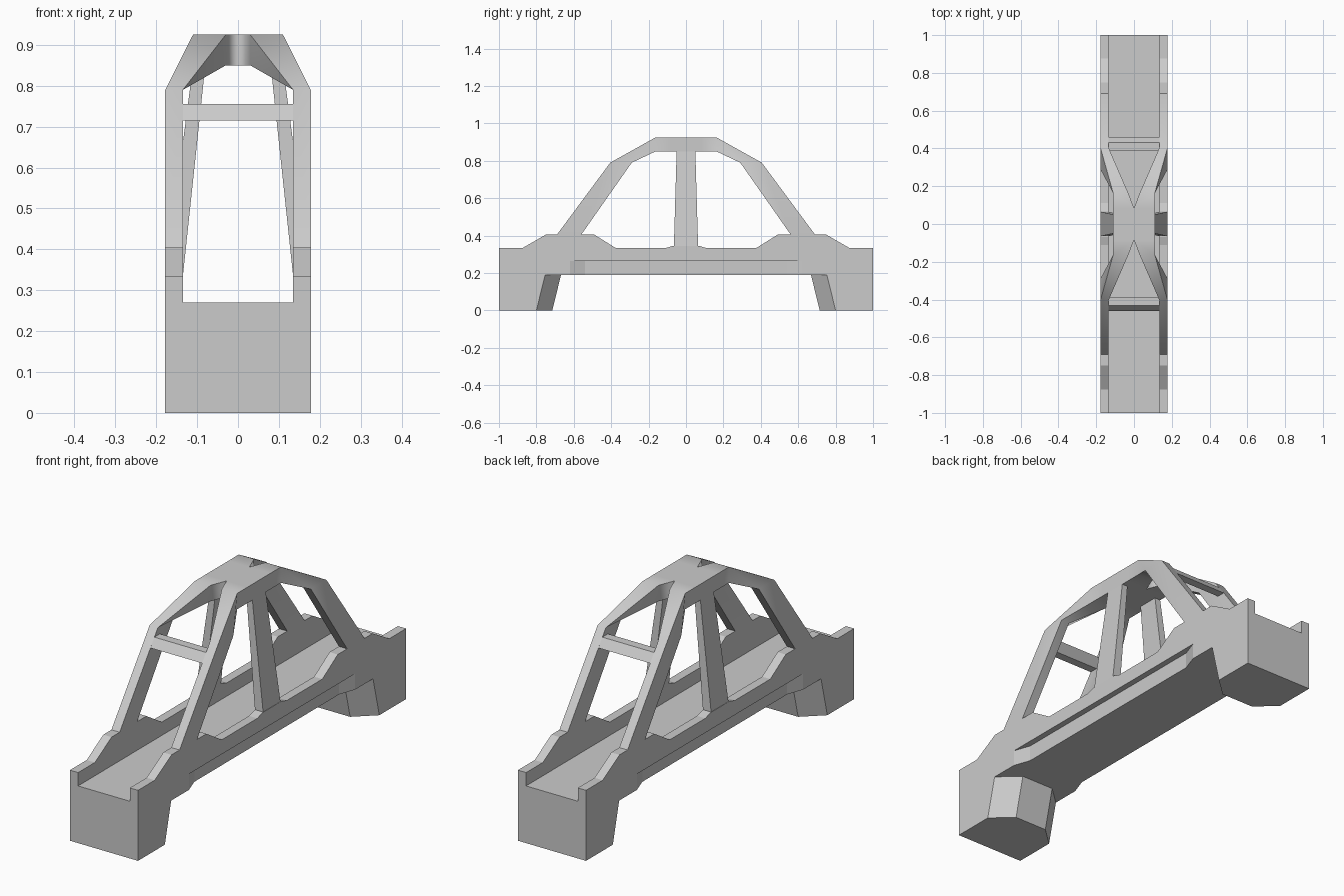
import bpy
import bmesh
import math

if "Cube" in bpy.data.objects:
    bpy.data.objects.remove(bpy.data.objects["Cube"], do_unlink=True)

GREY = bpy.data.materials.new("concrete_grey")
GREY.use_nodes = True
colour = (0.6, 0.6, 0.6, 1)
GREY.diffuse_color = colour
GREY.node_tree.nodes["Principled BSDF"].inputs["Base Color"].default_value = colour

OUT, INN = 0.178, 0.135    # outer and inner faces of the side walls
ROAD, WALL = 0.27, 0.333   # heights of the road and the low wall


def loft(name, sections, mirror=(False, False), skip=(), caps=(True, True), smooth=False):
    """Bridge matching rings of points; skip holds (section, side) faces to omit."""
    bm = bmesh.new()
    rings = [[bm.verts.new(p) for p in s] for s in sections]
    n = len(rings[0])
    for k in range(len(rings) - 1):
        a, b = rings[k], rings[k + 1]
        for i in range(n):
            if (k, i) not in skip:
                j = (i + 1) % n
                bm.faces.new((a[i], a[j], b[j], b[i]))
    if caps[0]:
        bm.faces.new(rings[0][::-1])
    if caps[1]:
        bm.faces.new(rings[-1])
    bmesh.ops.recalc_face_normals(bm, faces=bm.faces)
    # An open shell may come out inverted: the largest x face must look outward
    side = max(bm.faces, key=lambda f: f.calc_center_median().x)
    if any(mirror) and side.normal.x < 0:
        bmesh.ops.reverse_faces(bm, faces=bm.faces)
    mesh = bpy.data.meshes.new(name)
    bm.to_mesh(mesh)
    bm.free()
    obj = bpy.data.objects.new(name, mesh)
    bpy.context.collection.objects.link(obj)
    mesh.materials.append(GREY)
    if smooth:
        bpy.ops.object.select_all(action="DESELECT")
        obj.select_set(True)
        bpy.context.view_layer.objects.active = obj
        bpy.ops.object.shade_smooth_by_angle(angle=math.radians(32))
    if any(mirror):
        mod = obj.modifiers.new("mirror", "MIRROR")
        mod.use_axis = (mirror[0], mirror[1], False)
    return obj


def rect(x0, x1, y0, y1, z):
    return [(x0, y0, z), (x1, y0, z), (x1, y1, z), (x0, y1, z)]


def box(name, x0, x1, y0, y1, z0, z1, **kw):
    return loft(name, [rect(x0, x1, y0, y1, z0), rect(x0, x1, y0, y1, z1)], **kw)


# Deck: girder with recessed middle flanks, and the road on top
quarter = [(OUT, 1), (OUT, 0.62), (0.15, 0.54)]
half = quarter + [(x, -y) for x, y in reversed(quarter)]
plan = half + [(-x, y) for x, y in reversed(half)]
loft("deck_girder", [[(x, y, z) for x, y in plan] for z in (0.19, 0.265)])
box("road", -INN, INN, -1, 1, 0.2, ROAD)

# Side walls with raised shoulders where the struts land
top = [(1, WALL), (0.875, WALL), (0.75, 0.405), (0.49, 0.405),
       (0.375, WALL), (0.11, WALL), (0.07, 0.345)]
profile = [(1, 0.265)] + top
profile += [(-y, z) for y, z in reversed(profile)]
loft("side_walls", [[(x, y, z) for y, z in profile] for x in (INN, OUT)], mirror=(True, False))


# Piers: chamfered and leaning on the inner side
def pier_ring(z, lean):
    pts = [(OUT, 1), (OUT, 0.8 - lean), (0.085, 0.715 - lean)]
    return [(x, y, z) for x, y in pts + [(-x, y) for x, y in reversed(pts)]]


loft("piers", [pier_ring(0, 0), pier_ring(0.19, 0.047)], mirror=(False, True))

# Arch: struts rise to a knee, lean inward and meet at the crown.
# Ring order: outer top, inner top, inner bottom, outer bottom
TOP, SOFFIT, HALF = 0.925, 0.85, 0.11


def arch_ring(xo, xi, yt, zt, yb, zb):
    return [(xo, yt, zt), (xi, yt, zt), (xi, yb, zb), (xo, yb, zb)]


loft("arch_frame", [
    arch_ring(OUT, INN, 0.69, 0.405, 0.56, 0.405),
    arch_ring(OUT, INN, 0.405, 0.79, 0.29, 0.79),
    arch_ring(HALF, 0.03, 0.163, TOP, 0.163, SOFFIT),
    arch_ring(HALF, 0, 0.085, TOP, 0.085, SOFFIT),
    arch_ring(HALF, 0, 0, TOP, 0, SOFFIT),
], mirror=(True, True), skip={(3, 1)}, caps=(True, False), smooth=True)

# Middle posts, leaning in towards the crown
loft("middle_posts", [rect(INN, OUT, -0.065, 0.065, WALL),
                      rect(0.08, HALF, -0.05, 0.05, SOFFIT)], mirror=(True, False))

# Cross beams between the struts, flush with their sloping outer faces
loft("cross_beams", [rect(-INN, INN, 0.42, 0.46, 0.715),
                     rect(-INN, INN, 0.39, 0.431, 0.755)], mirror=(False, True))
